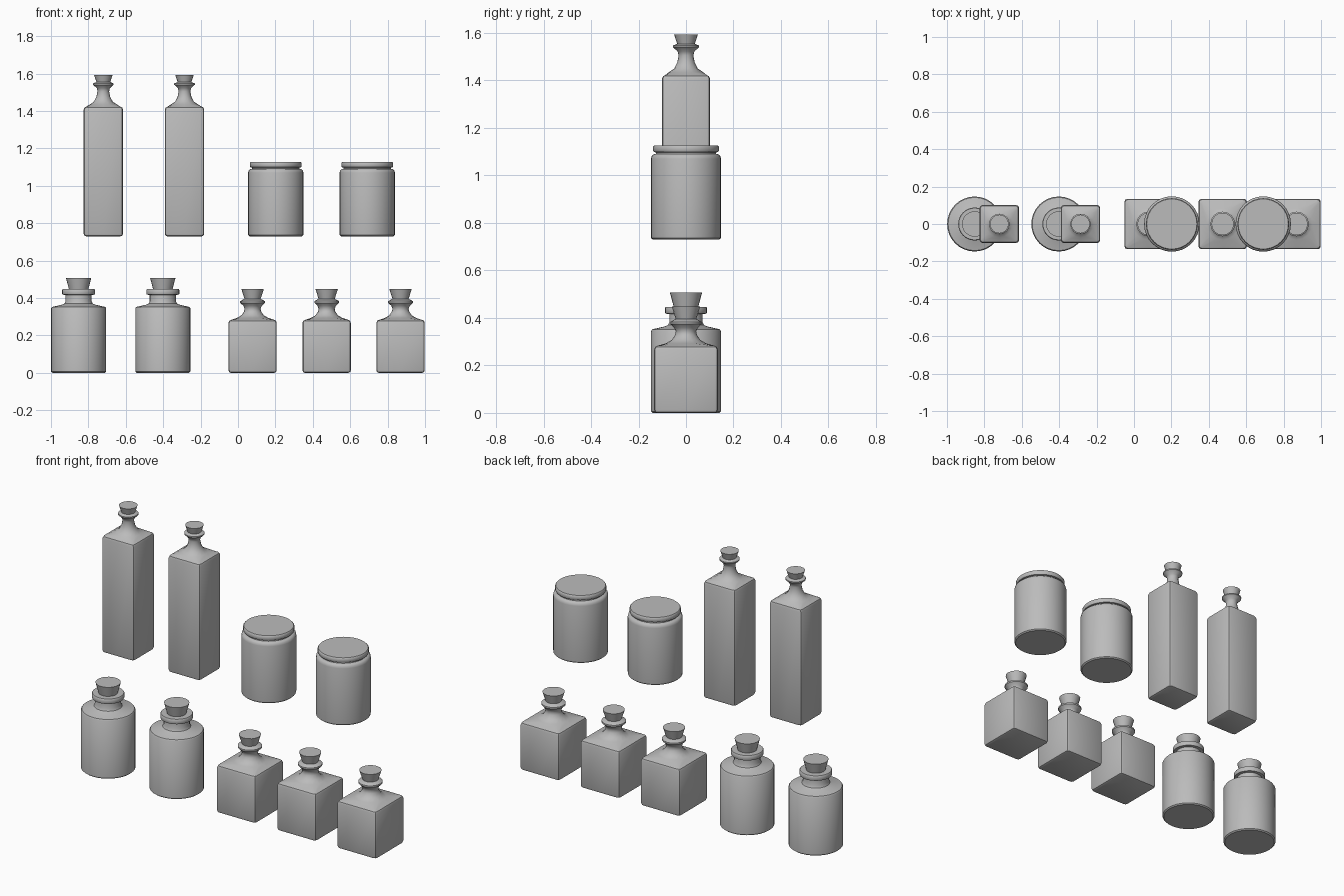
import bpy
import bmesh
from math import cos, sin, pi, radians

cube = bpy.data.objects.get("Cube")
if cube:
    bpy.data.objects.remove(cube, do_unlink=True)

grey = bpy.data.materials.new("plain grey")
grey.use_nodes = True
grey.diffuse_color = (0.5, 0.5, 0.5, 1)
grey.node_tree.nodes["Principled BSDF"].inputs["Base Color"].default_value = (0.5, 0.5, 0.5, 1)


def round_ring(radius, z, sides):
    return [(radius * cos(2 * pi * i / sides), radius * sin(2 * pi * i / sides), z)
            for i in range(sides)]


def square_ring(hx, hy, z, bevel=0.014):
    """Rounded rectangle: an edge midpoint and three corner points per quarter."""
    points = []
    for q in range(4):
        a = q * pi / 2
        points.append((hx * round(cos(a)), hy * round(sin(a)), z))
        sx, sy = ((1, 1), (-1, 1), (-1, -1), (1, -1))[q]
        for k in range(3):
            b = a + k * pi / 4
            points.append((sx * (hx - bevel) + bevel * cos(b),
                           sy * (hy - bevel) + bevel * sin(b), z))
    return points


def loft(name, rings, x, z):
    """Skin a stack of equal-length rings and cap both ends."""
    bm = bmesh.new()
    loops = [[bm.verts.new(p) for p in ring] for ring in rings]
    n = len(loops[0])
    for low, high in zip(loops, loops[1:]):
        for i in range(n):
            j = (i + 1) % n
            bm.faces.new((low[i], low[j], high[j], high[i]))
    bm.faces.new(loops[0][::-1])
    bm.faces.new(loops[-1])
    mesh = bpy.data.meshes.new(name)
    bm.to_mesh(mesh)
    bm.free()
    mesh.materials.append(grey)
    obj = bpy.data.objects.new(name, mesh)
    obj.location = (x, 0, z)
    bpy.context.collection.objects.link(obj)
    bpy.ops.object.select_all(action='DESELECT')
    obj.select_set(True)
    bpy.context.view_layer.objects.active = obj
    bpy.ops.object.shade_smooth_by_angle(angle=radians(40))


def turned(name, profile, x, z, sides=32):
    loft(name, [round_ring(r, h, sides) for r, h in profile], x, z)


def square_bottle(name, hx, hy, shoulder, neck, x, z):
    """Square body flowing into a round neck."""
    rings = [square_ring(hx - d, hy - d, h) for d, h in
             ((0.012, 0), (0.003, 0.004), (0, 0.014), (0, shoulder - 0.016),
              (0.004, shoulder - 0.005), (0.014, shoulder))]
    rings += [round_ring(r, h, 16) for r, h in neck]
    loft(name, rings, x, z)


UPPER = 0.73

# Tall square bottles with stoppers
tall_neck = [(0.072, 0.705), (0.05, 0.72), (0.037, 0.745), (0.031, 0.775),
             (0.035, 0.792), (0.055, 0.81), (0.055, 0.817), (0.036, 0.825)]
for i, x in enumerate((-0.72, -0.286), 1):
    square_bottle(f"tall_bottle_{i}", 0.105, 0.101, 0.693, tall_neck, x, UPPER)
    turned(f"tall_stopper_{i}", [(0.034, 0.815), (0.05, 0.863)], x, UPPER, 16)

# Small square bottles with stoppers
small_neck = [(0.085, 0.293), (0.06, 0.307), (0.046, 0.328), (0.043, 0.342),
              (0.049, 0.358), (0.066, 0.374), (0.066, 0.383), (0.045, 0.395)]
for i, x in enumerate((0.078, 0.474, 0.869), 1):
    square_bottle(f"small_bottle_{i}", 0.129, 0.134, 0.283, small_neck, x, 0)
    turned(f"small_stopper_{i}", [(0.04, 0.385), (0.06, 0.448)], x, 0, 16)

# Round bottles with collars and stoppers
round_body = [(0.14, 0), (0.147, 0.006), (0.147, 0.345), (0.142, 0.352),
              (0.09, 0.364), (0.076, 0.37), (0.07, 0.382), (0.07, 0.418)]
collar = [(0.07, 0.416), (0.086, 0.418), (0.088, 0.422), (0.088, 0.443),
          (0.085, 0.447), (0.058, 0.447)]
for i, x in enumerate((-0.852, -0.402), 1):
    turned(f"round_bottle_{i}", round_body, x, 0)
    turned(f"round_collar_{i}", collar, x, 0)
    turned(f"round_stopper_{i}", [(0.05, 0.44), (0.068, 0.508)], x, 0, 24)

# Wide jars with lids
jar_body = [(0.14, 0), (0.147, 0.006), (0.148, 0.015), (0.148, 0.34),
            (0.145, 0.352), (0.137, 0.359), (0.127, 0.361), (0.127, 0.372)]
lid = [(0.127, 0.367), (0.135, 0.369), (0.138, 0.374), (0.138, 0.392),
       (0.134, 0.397)]
for i, x in enumerate((0.202, 0.691), 1):
    turned(f"jar_{i}", jar_body, x, UPPER)
    turned(f"jar_lid_{i}", lid, x, UPPER)
